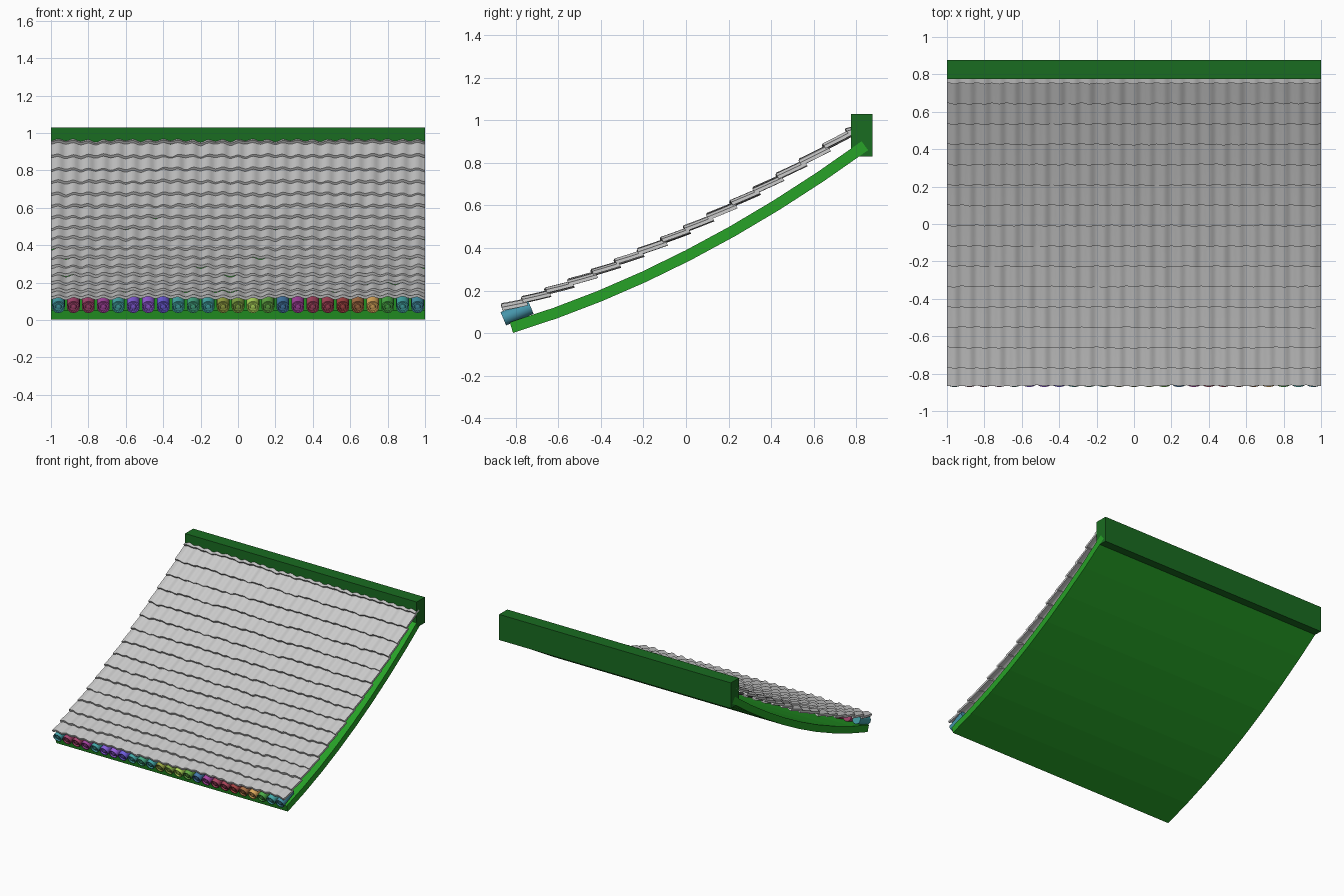
import bpy, bmesh, math, random, colorsys
from mathutils import Matrix, Vector

if "Cube" in bpy.data.objects:
    bpy.data.objects.remove(bpy.data.objects["Cube"])
random.seed(4)


def paint(obj, rgb):
    mat = bpy.data.materials.new(obj.name + "_colour")
    mat.diffuse_color = (*rgb, 1)
    mat.use_nodes = True
    mat.node_tree.nodes["Principled BSDF"].inputs["Base Color"].default_value = mat.diffuse_color
    obj.data.materials.append(mat)


def finish(bm, name, rgb=None, smooth=False):
    bmesh.ops.recalc_face_normals(bm, faces=bm.faces)
    mesh = bpy.data.meshes.new(name)
    bm.to_mesh(mesh)
    bm.free()
    obj = bpy.data.objects.new(name, mesh)
    bpy.context.collection.objects.link(obj)
    if rgb:
        paint(obj, rgb)
    if smooth:
        bpy.ops.object.select_all(action='DESELECT')
        bpy.context.view_layer.objects.active = obj
        obj.select_set(True)
        bpy.ops.object.shade_smooth_by_angle(angle=math.radians(35))
    return obj


def loft(bm, loops, cap=True):
    """Skin a list of closed loops of points."""
    rings = [[bm.verts.new(p) for p in loop] for loop in loops]
    n = len(rings[0])
    for a, b in zip(rings, rings[1:]):
        for i in range(n):
            j = (i + 1) % n
            bm.faces.new((a[i], a[j], b[j], b[i]))
    if cap:
        bm.faces.new(rings[0])
        bm.faces.new(rings[-1])


def parabola(c, a, b):
    """Return point (y, z) and upward normal on a sagging roof line."""
    def at(y):
        slope = a + 2 * b * y
        k = math.hypot(1, slope)
        return Vector((y, c + a * y + b * y * y)), Vector((-slope / k, 1 / k))
    return at


# curved roof deck
deck = parabola(0.361, 0.512, 0.127)
top, bottom = [], []
for i in range(9):
    p, n = deck(-0.82 + 1.66 * i / 8)
    top.append(p + n * 0.026)
    bottom.append(p - n * 0.026)
profile = top + bottom[::-1]
bm = bmesh.new()
loft(bm, [[(x, p.x, p.y) for p in profile] for x in (-1, 1)])
finish(bm, "roof_deck", (0.02, 0.36, 0.02))

# ridge beam
bm = bmesh.new()
bmesh.ops.create_cube(bm, size=1, matrix=Matrix.Translation((0, 0.826, 0.93))
                      @ Matrix.Diagonal((2, 0.1, 0.2, 1)))
finish(bm, "ridge_beam", (0.01, 0.15, 0.015))

# overlapping courses of wavy tiles
roof = parabola(0.483, 0.5185, 0.105)
fronts = [-0.86] + [-0.765 + 0.109 * k for k in range(15)]
COLS = 200
bm = bmesh.new()
for r, y0 in enumerate(fronts):
    y1 = min((fronts[r + 1] if r < 15 else 0.8) + 0.015, 0.8)
    jitter = [random.uniform(-0.004, 0.004) for _ in range(27)]
    loops = []
    for c in range(COLS + 1):
        x = -1 + 2 * c / COLS
        t = (x + 1) / 0.08
        k, f = int(t), t - int(t)
        f = f * f * (3 - 2 * f)
        j = jitter[k] * (1 - f) + jitter[k + 1] * f
        wave = 0.006 * math.cos(2 * math.pi * x / 0.08) + j
        upper, lower = [], []
        for s in (0, 0.5, 1):
            y = y0 + (y1 - y0) * s + j * (1 - s)
            p, n = roof(y)
            h = 0.010 - 0.017 * s + wave
            upper.append(p + n * (h + 0.008))
            lower.append(p + n * (h - 0.008))
        loops.append([(x, q.x, q.y) for q in upper + lower[::-1]])
    loft(bm, loops)
finish(bm, "tile_courses", smooth=True)

# coloured round eave tiles: (radius, distance along axis), recessed face and boss
lathe = [(0.034, 0.14), (0.034, 0.0), (0.027, 0.0), (0.025, 0.010),
         (0.017, 0.010), (0.014, 0.003), (0.006, 0.001)]
hues = [.52, .95, .95, .85, .5, .7, .72, .68, .5, .42, .5, .2, .25,
        .24, .3, .6, .85, .97, .98, 0, .05, .08, .33, .5, .55]
axis = Vector((0, 0.13, 0.055)).normalized()
side = Vector((1, 0, 0))
up = side.cross(axis)
for i, hue in enumerate(hues):
    start = Vector((-0.96 + 0.08 * i, -0.858, 0.068))
    bm = bmesh.new()
    loft(bm, [[start + axis * d + r * (side * math.cos(a) + up * math.sin(a))
               for a in (2 * math.pi * k / 24 for k in range(24))]
              for r, d in lathe])
    value = 0.75 if hue in (.24, .08, .7, .72, .68) else 0.4
    finish(bm, f"eave_tile_{i + 1}", colorsys.hsv_to_rgb(hue, 0.85, value), True)
